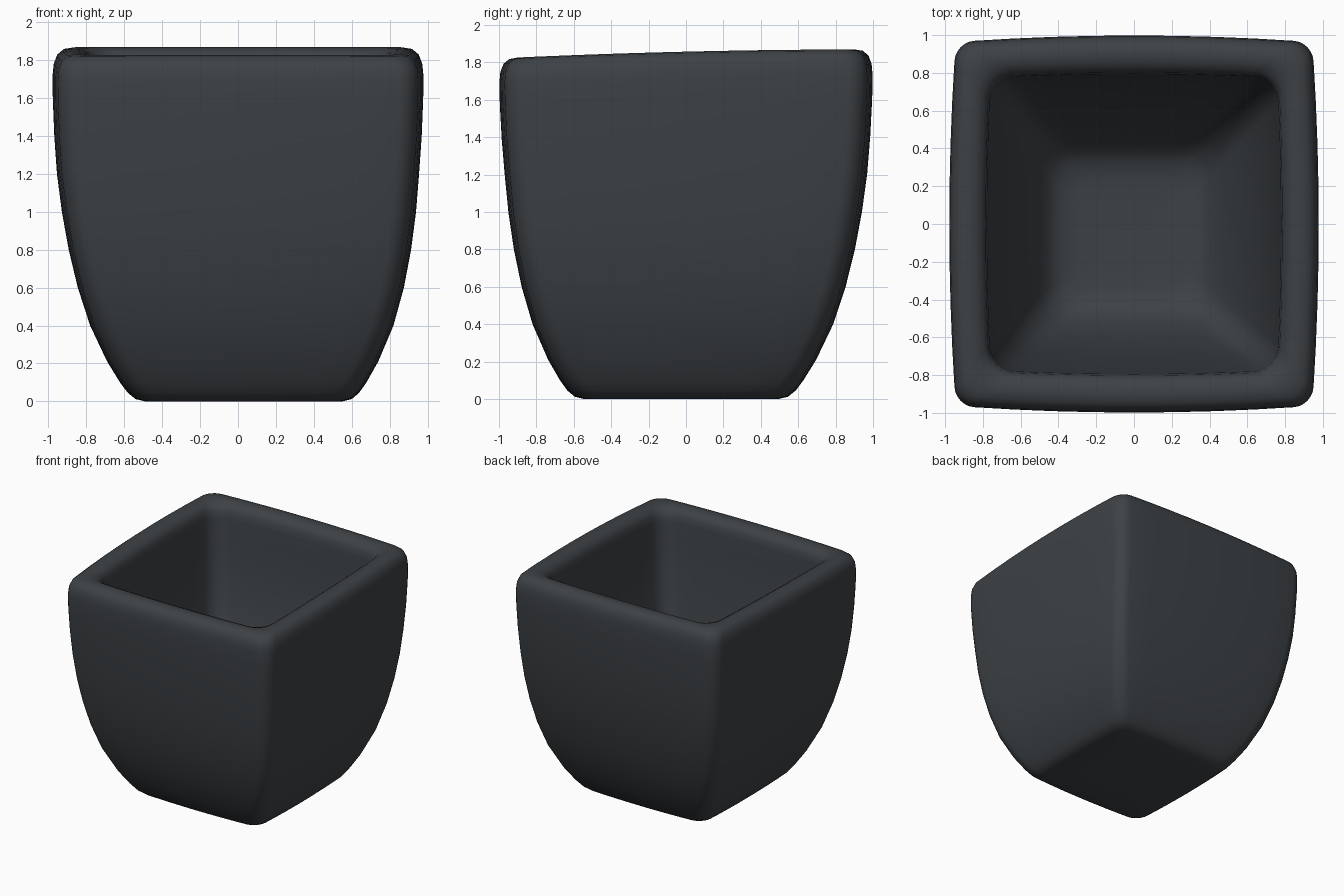
import bpy, bmesh, math

if "Cube" in bpy.data.objects:
    bpy.data.objects.remove(bpy.data.objects["Cube"])

# Charcoal ceramic
mat = bpy.data.materials.new("charcoal ceramic")
mat.diffuse_color = (0.047, 0.054, 0.060, 1)
mat.use_nodes = True
mat.node_tree.nodes["Principled BSDF"].inputs["Base Color"].default_value = mat.diffuse_color

# Wall profile (half width, height): outside going up, over the rim, inside going down
OUTER = [(0.30, 0.0), (0.52, 0.0), (0.57, 0.012), (0.61, 0.045), (0.65, 0.10), (0.715, 0.21),
         (0.80, 0.40), (0.86, 0.60), (0.903, 0.80), (0.934, 1.0), (0.955, 1.2),
         (0.969, 1.4), (0.977, 1.6), (0.978, 1.72), (0.972, 1.78), (0.955, 1.825),
         (0.925, 1.85), (0.88, 1.857)]
INNER = [(0.84, 1.85), (0.805, 1.83), (0.785, 1.795), (0.778, 1.74), (0.77, 1.6),
         (0.752, 1.4), (0.725, 1.2), (0.69, 1.0), (0.645, 0.8), (0.58, 0.6),
         (0.49, 0.4), (0.43, 0.31), (0.37, 0.265), (0.28, 0.25), (0.14, 0.245)]


def unit_square(r, arc=6, side=8):
    """Rounded square of half width 1 with corner radius r."""
    pts = []
    for q in range(4):
        a0 = q * math.pi / 2
        ca, sa = round(math.cos(a0)), round(math.sin(a0))
        loc = [(1.0, (1 - r) * (2 * i / side - 1)) for i in range(side)]
        loc += [(1 - r + r * math.cos(t), 1 - r + r * math.sin(t))
                for t in (math.pi / 2 * i / arc for i in range(arc))]
        pts += [(x * ca - y * sa, x * sa + y * ca) for x, y in loc]
    return pts


bm = bmesh.new()


def ring(h, z, inside):
    k = z / 1.857
    f = max(0, 1 - z / 1.2)                       # base drifts slightly off centre
    ox, oy = (-0.03 * f, -0.06 * f) if inside else (0.03 * f, -0.025 * f)
    r = 0.13 if inside else 0.10
    bulge = 0.025 if inside else 0.035            # sides bow outward
    out = []
    for u, v in unit_square(r / max(h, 0.4)):
        x = h * u * (1 - bulge * v * v) + ox
        y = h * v * (1 - bulge * u * u) * (1 + 0.022 * k) + oy
        zz = z + k ** 3 * (0.024 * y - 0.012 * y * y)   # rim rises toward the back
        out.append(bm.verts.new((x, y, zz)))
    return out


rings = [ring(h, z, False) for h, z in OUTER] + [ring(h, z, True) for h, z in INNER]
for a, b in zip(rings, rings[1:]):
    n = len(a)
    for i in range(n):
        j = (i + 1) % n
        bm.faces.new((a[i], a[j], b[j], b[i]))
bm.faces.new(rings[0][::-1])
bm.faces.new(rings[-1])
bmesh.ops.recalc_face_normals(bm, faces=bm.faces[:])
for f in bm.faces:
    f.smooth = True

# Square planter pot
me = bpy.data.meshes.new("square_pot")
bm.to_mesh(me)
bm.free()
me.materials.append(mat)
pot = bpy.data.objects.new("square_pot", me)
bpy.context.collection.objects.link(pot)
